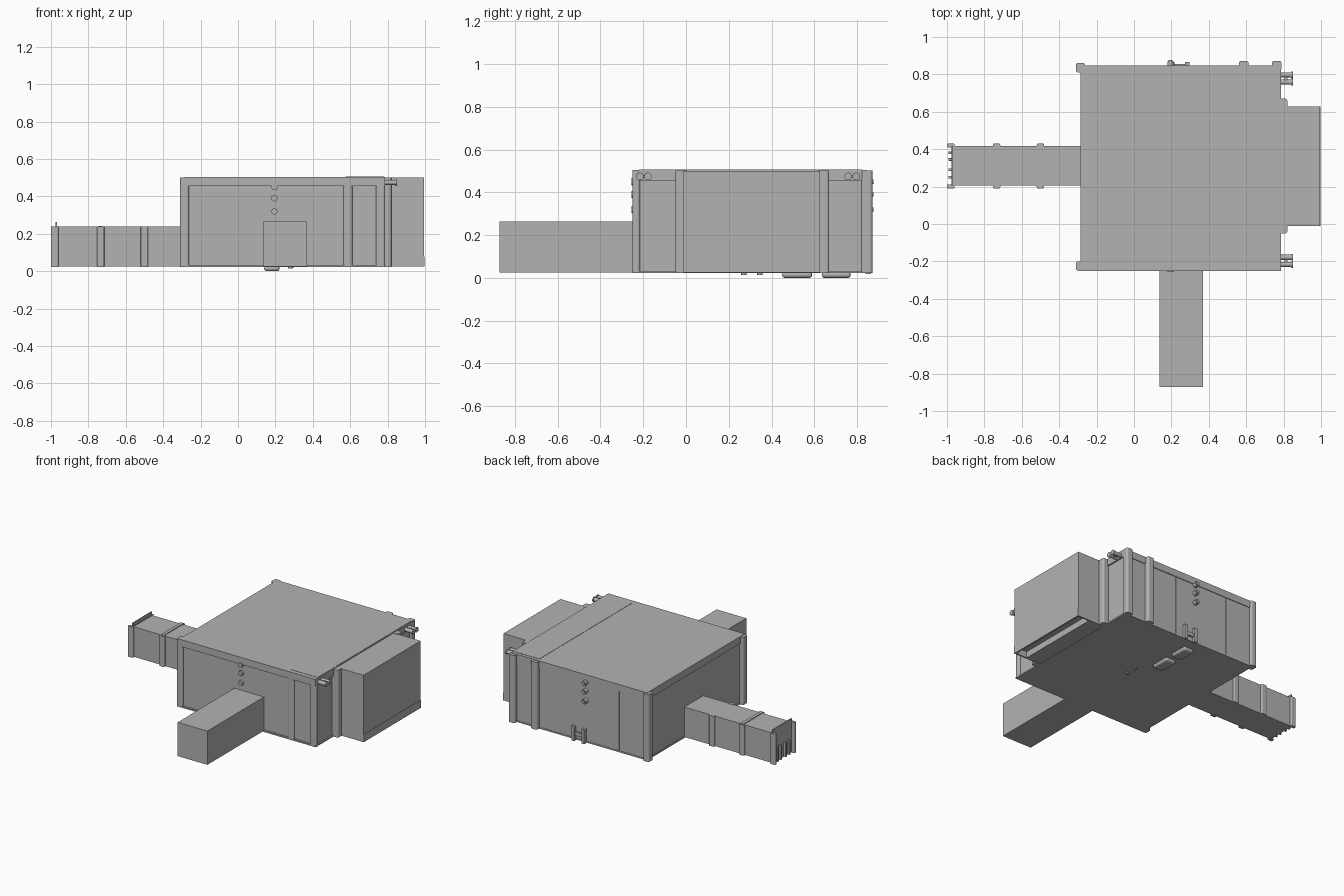
import bpy
import math
from mathutils import Vector

cube = bpy.data.objects.get("Cube")
if cube:
    bpy.data.objects.remove(cube, do_unlink=True)

# One plain grey for everything
grey = bpy.data.materials.new("plain grey")
grey.use_nodes = True
COLOUR = (0.45, 0.45, 0.45, 1)
grey.diffuse_color = COLOUR
grey.node_tree.nodes["Principled BSDF"].inputs["Base Color"].default_value = COLOUR


def box(name, x, y, z, bevel=0, upright=False):
    """Box from (min, max) ranges; upright rounds only the vertical edges."""
    bpy.ops.mesh.primitive_cube_add(size=1)
    ob = bpy.context.object
    ob.name = name
    low, high = Vector((x[0], y[0], z[0])), Vector((x[1], y[1], z[1]))
    for v in ob.data.vertices:
        v.co = [low[i] if v.co[i] < 0 else high[i] for i in range(3)]
    ob.data.materials.append(grey)
    if bevel:
        mod = ob.modifiers.new("rounding", "BEVEL")
        mod.width, mod.segments = bevel, 4
        if upright:
            mod.limit_method = "WEIGHT"
            weight = ob.data.attributes.new("bevel_weight_edge", "FLOAT", "EDGE")
            for e in ob.data.edges:
                a, b = (ob.data.vertices[i].co for i in e.vertices)
                weight.data[e.index].value = float(abs(a.z - b.z) > 0.001)
        bpy.ops.object.shade_smooth_by_angle(angle=math.radians(40))
    return ob


def rod(name, centre, radius, depth, axis):
    turn = {"x": (0, math.pi / 2, 0), "y": (math.pi / 2, 0, 0), "z": (0, 0, 0)}[axis]
    bpy.ops.mesh.primitive_cylinder_add(vertices=16, radius=radius, depth=depth,
                                        location=centre, rotation=turn)
    ob = bpy.context.object
    ob.name = name
    ob.data.materials.append(grey)
    bpy.ops.object.shade_smooth_by_angle(angle=math.radians(40))
    return ob


FLOOR, ROOF, LINTEL = 0.025, 0.505, 0.455

# Main room with an overhanging roof band and a thin back wall seam
box("main_room", (-0.28, 0.775), (-0.238, 0.842), (FLOOR, 0.5))
box("roof_band", (-0.287, 0.785), (-0.25, 0.847), (LINTEL, ROOF))
box("roof_strip", (0.575, 0.78), (-0.22, 0.825), (ROOF - 0.01, ROOF + 0.002))
box("floor_slab", (-0.285, 0.785), (-0.25, 0.845), (FLOOR - 0.002, FLOOR + 0.008))
for i, x in enumerate((-0.065, 0.355)):
    box(f"back_wall_seam_{i}", (x - 0.002, x + 0.002), (0.84, 0.845), (FLOOR, LINTEL))

# Rounded wall columns
columns = {
    "front_left_corner": ((-0.31, -0.262), (-0.25, -0.2)),
    "back_left_corner": ((-0.31, -0.262), (0.81, 0.862)),
    "front_inner": ((0.563, 0.612), (-0.25, -0.22)),
    "front_right_corner": ((0.738, 0.787), (-0.25, -0.215)),
    "back_inner": ((0.562, 0.612), (0.82, 0.872)),
    "back_right_corner": ((0.738, 0.788), (0.82, 0.872)),
    "alcove_front": ((0.765, 0.82), (-0.05, 0)),
    "alcove_back": ((0.765, 0.82), (0.62, 0.67)),
}
for name, (x, y) in columns.items():
    box(name + "_column", x, y, (FLOOR - 0.002, ROOF - 0.003), 0.012, True)

# Side alcove: shell with an underside groove
box("alcove_body", (0.76, 0.995), (-0.012, 0.628), (0.07, 0.5))
box("alcove_outer_wall", (0.985, 0.997), (-0.012, 0.628), (FLOOR, 0.08))
box("alcove_inner_sill", (0.76, 0.9), (-0.012, 0.628), (FLOOR, 0.08))
for y in (-0.012, 0.618):
    box("alcove_end_wall", (0.89, 0.99), (y, y + 0.01), (FLOOR, 0.08))

# Front corridor
box("front_corridor", (0.137, 0.37), (-0.872, -0.2), (FLOOR, 0.265))

# Side corridor with ribs and an end frame
box("side_corridor", (-0.965, -0.25), (0.205, 0.417), (FLOOR, 0.238))
for i, x in enumerate((-0.98, -0.735, -0.5)):
    for y in (0.19, 0.408):
        box(f"corridor_rib_{i}", (x - 0.02, x + 0.02), (y, y + 0.022),
            (FLOOR - 0.002, 0.24), 0.007, True)
box("corridor_top_rib", (-0.746, -0.724), (0.2, 0.42), (0.23, 0.243))
box("corridor_end_plate", (-0.976, -0.964), (0.2, 0.422), (FLOOR, 0.243))
box("corridor_end_lip", (-0.976, -0.968), (0.205, 0.417), (0.235, 0.262))
for y in (0.25, 0.29, 0.345, 0.38):
    box("corridor_end_bar", (-0.992, -0.97), (y - 0.007, y + 0.007), (FLOOR, 0.13), 0.003)

# Round wall fittings, front and back
for z in (0.32, 0.39, 0.45):
    rod("front_fitting", (0.195, -0.246, z), 0.017, 0.02, "y")
    rod("back_fitting", (0.195, 0.855, z), 0.017, 0.03, "y")
    rod("back_fitting_cap", (0.195, 0.871, z), 0.01, 0.01, "y")

# Twin pipe stubs under the roof edge
for y0 in (-0.197, 0.778):
    for y in (y0 - 0.019, y0 + 0.019):
        rod("pipe_stub", (0.81, y, 0.475), 0.014, 0.07, "x")
        rod("pipe_flange", (0.846, y, 0.475), 0.018, 0.007, "x")
    box("pipe_bridge", (0.805, 0.82), (y0 - 0.02, y0 + 0.02), (0.468, 0.482))

# Bracket low on the back wall
for x in (0.205, 0.285):
    box("bracket_post", (x - 0.011, x + 0.011), (0.84, 0.865), (0.018, 0.12))
box("bracket_bar", (0.205, 0.285), (0.84, 0.855), (0.055, 0.08))

# Pads beneath the floor
for y in ((0.45, 0.59), (0.635, 0.77)):
    box("floor_pad", (0.14, 0.222), y, (0, 0.03), 0.014)
for y in (0.27, 0.345):
    rod("floor_stud", (0.28, y, 0.021), 0.012, 0.012, "z")
